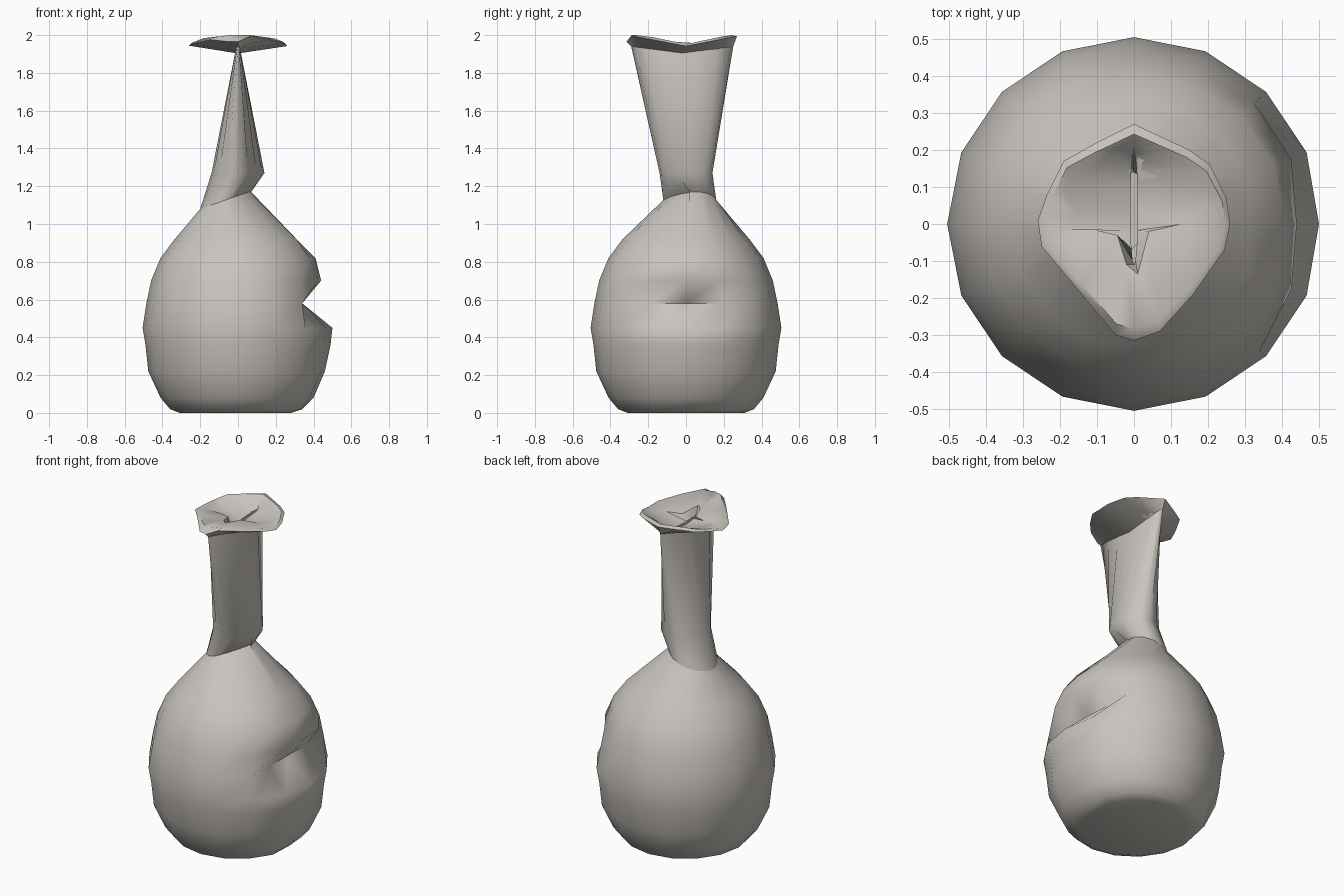
import bpy, math

if "Cube" in bpy.data.objects:
    bpy.data.objects.remove(bpy.data.objects["Cube"])

N = 16
ANG = [2 * math.pi * i / N for i in range(N)]

clay = bpy.data.materials.new("warm_grey_clay")
clay.diffuse_color = (0.58, 0.55, 0.51, 1)
clay.use_nodes = True
clay.node_tree.nodes["Principled BSDF"].inputs["Base Color"].default_value = clay.diffuse_color


def ellipse(cx, cy, rx, ry, z):
    """Ring of N points; z is a function of (x, y, angle)."""
    pts = []
    for t in ANG:
        x, y = cx + rx * math.cos(t), cy + ry * math.sin(t)
        pts.append((x, y, z(x, y, t)))
    return pts


def loft(name, rings, cap=False, angle=50):
    """Skin a stack of N-point rings."""
    verts = [p for ring in rings for p in ring]
    faces = []
    for k in range(len(rings) - 1):
        a, b = k * N, (k + 1) * N
        for i in range(N):
            j = (i + 1) % N
            faces.append((a + i, a + j, b + j, b + i))
    if cap:
        faces.append(tuple(reversed(range(N))))
    me = bpy.data.meshes.new(name)
    me.from_pydata(verts, [], faces)
    me.materials.append(clay)
    ob = bpy.data.objects.new(name, me)
    bpy.context.collection.objects.link(ob)
    bpy.ops.object.select_all(action='DESELECT')
    ob.select_set(True)
    bpy.context.view_layer.objects.active = ob
    bpy.ops.object.shade_smooth_by_angle(angle=math.radians(angle))
    return ob


# Tilted pinch where the shoulder meets the neck, pushed in at front right
pinch = []
for x, y, z in ellipse(-0.065, 0.02, 0.135, 0.14,
                       lambda x, y, t: min(1.17, 1.15 + 0.35 * x)):
    if y < 0.01:
        y += 0.6 * max(0, x + 0.065)
    pinch.append((x, y, z))

# Bulbous body: (radius, height, limit on x); the limit dents the right flank
profile = [(0.31, 0.0, 0.28), (0.36, 0.02, 0.34), (0.41, 0.08, 0.40),
           (0.475, 0.22, 0.46), (0.49, 0.36, 0.49), (0.505, 0.45, 0.50),
           (0.485, 0.58, 0.34), (0.46, 0.70, 0.44), (0.41, 0.82, 0.42),
           (0.335, 0.92, 0.31)]
body_rings = []
for r, h, lim in profile:
    ring = ellipse(0, 0, r, r, lambda x, y, t: h)
    body_rings.append([(min(x, lim), y, z) for x, y, z in ring])
loft("vase_body", body_rings + [pinch], cap=True, angle=75)

# Neck: round at the base, squeezed to a slit at the top
collar = ellipse(0, 0, 0.14, 0.14, lambda x, y, t: 1.27)
slit = ellipse(0, -0.02, 0.014, 0.27,
               lambda x, y, t: 1.905 + 0.035 * abs(math.sin(t)))
loft("vase_neck", [pinch, collar, slit], angle=75)

# Flared lip with an irregular mouth opening into the slit
rim_xy = [(.26, 0), (.25, .07), (.205, .16), (.15, .2), (0, .27), (-.11, .215),
          (-.19, .17), (-.235, .08), (-.26, .01), (-.25, -.06), (-.15, -.18),
          (-.05, -.3), (0, -.315), (.07, -.29), (.16, -.19), (.245, -.07)]
mouth_xy = [(.2, .05), (.19, .09), (.13, .145), (.06, .19), (0, .225),
            (-.04, .21), (-.12, .145), (-.19, .09), (-.155, .03), (-.19, -.015),
            (-.11, -.015), (-.045, -.03), (-.02, -.11), (.01, -.135),
            (.04, -.02), (.13, 0)]
rim = [(x, y, 1.965 if y < -0.295 else 1.942 + 0.19 * abs(y)) for x, y in rim_xy]
crest = [(0.95 * x, 0.9 * y, min(2.0, 1.952 + 0.19 * abs(y))) for x, y in rim_xy]
mouth = [(x, y, 1.95 + 0.15 * abs(y)) for x, y in mouth_xy]
throat = ellipse(0, 0.04, 0.01, 0.15, lambda x, y, t: 1.915 + 0.06 * abs(y))
loft("vase_lip", [slit, rim, crest, mouth, throat], angle=45)
